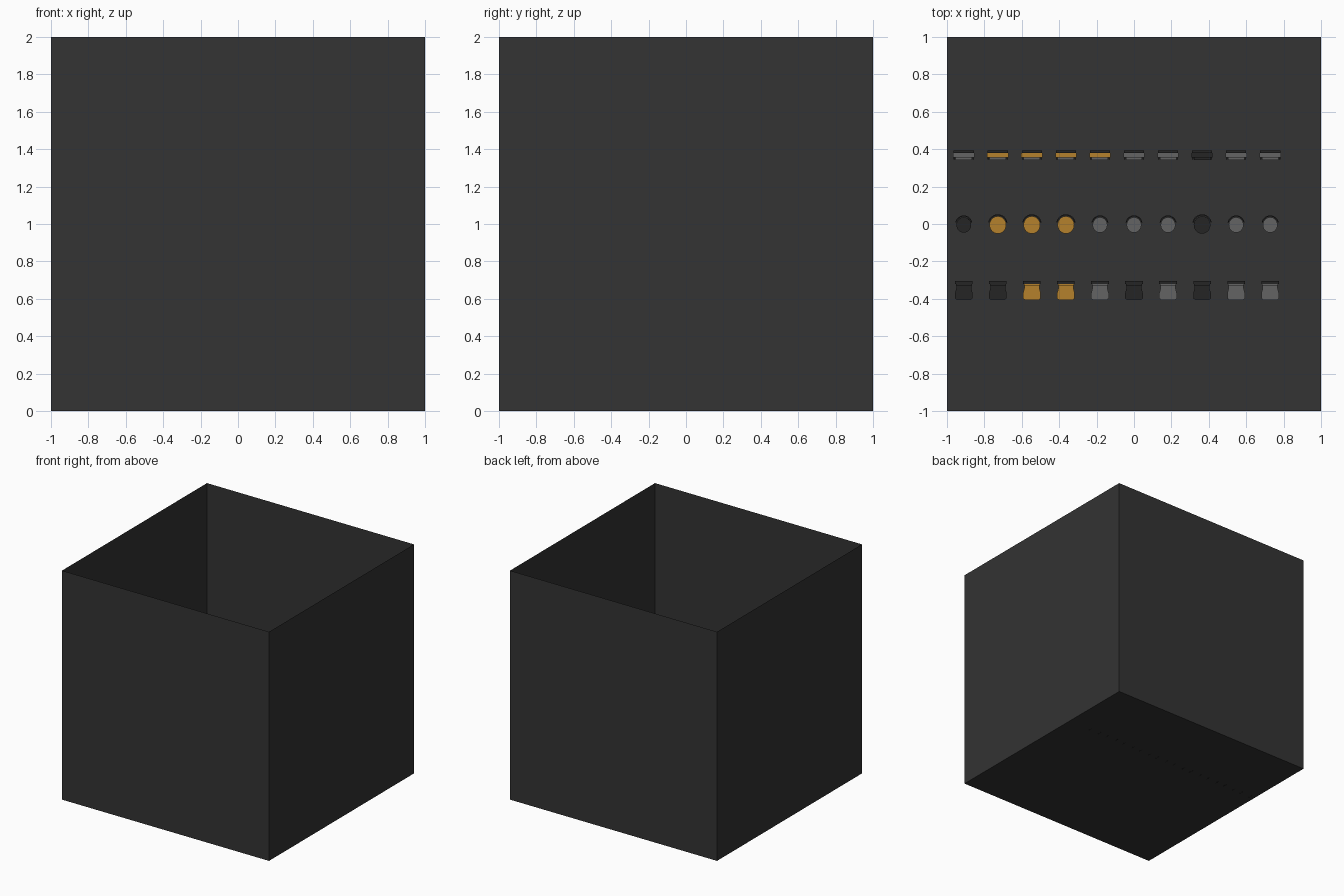
import bpy, bmesh, math

if "Cube" in bpy.data.objects:
    bpy.data.objects.remove(bpy.data.objects["Cube"])


def material(name, r, g, b):
    m = bpy.data.materials.new(name)
    m.diffuse_color = (r, g, b, 1)
    m.use_nodes = True
    m.node_tree.nodes["Principled BSDF"].inputs["Base Color"].default_value = m.diffuse_color
    return m


WALL = material("charcoal wall", 0.033, 0.033, 0.033)
BLACK = material("black frame", 0.018, 0.018, 0.018)
GREY = material("grey cushion", 0.125, 0.125, 0.125)
GOLD = material("gold cushion", 0.46, 0.22, 0.025)
COLOURS = {"d": BLACK, "g": GREY, "y": GOLD}


def finish(name, bm, mat):
    bmesh.ops.recalc_face_normals(bm, faces=bm.faces)
    me = bpy.data.meshes.new(name)
    bm.to_mesh(me)
    bm.free()
    me.materials.append(mat)
    ob = bpy.data.objects.new(name, me)
    bpy.context.collection.objects.link(ob)
    return ob


def prism(name, outline, z0, z1, mat):
    """Extrude a plan outline upward from z0 to z1."""
    bm = bmesh.new()
    face = bm.faces.new([bm.verts.new((x, y, z0)) for x, y in outline])
    top = bmesh.ops.extrude_face_region(bm, geom=[face])["geom"]
    for v in top:
        if isinstance(v, bmesh.types.BMVert):
            v.co.z = z1
    return finish(name, bm, mat)


def mirrored(half, cx, cy):
    """Complete a right-hand half outline about x = cx."""
    pts = half + [(-x, y) for x, y in reversed(half)]
    return [(cx + x, cy + y) for x, y in pts]


def box(name, cx, cy, w, d, z0, z1, mat):
    return prism(name, mirrored([(w / 2, -d / 2), (w / 2, d / 2)], cx, cy), z0, z1, mat)


def legs(cx, cy, w, d, z1):
    for sx in (-1, 1):
        for sy in (-1, 1):
            box("chair_leg", cx + sx * w, cy + sy * d, 0.007, 0.007, 0.001, z1, BLACK)


def square_chair(cx, cy, mat):
    # flared seat in front of a wide upright back
    seat = [(0.038, -0.05), (0.047, -0.043), (0.047, -0.015), (0.04, 0.012), (0.04, 0.03)]
    prism("square_seat", mirrored(seat, cx, cy), 0.05, 0.066, mat)
    box("square_back_cushion", cx, cy + 0.03, 0.086, 0.01, 0.066, 0.118, mat)
    box("square_back_frame", cx, cy + 0.043, 0.094, 0.016, 0.05, 0.122, BLACK)
    legs(cx, cy, 0.034, 0.034, 0.05)


def round_chair(cx, cy, mat, r):
    # round seat with a curved back wrapping its rear half
    seat = [(cx + r * 0.86 * math.cos(a), cy - 0.005 + r * 0.9 * math.sin(a))
            for a in (math.tau * i / 24 for i in range(24))]
    prism("round_seat", seat, 0.05, 0.066, mat)
    angles = [math.radians(10 + 160 * i / 12) for i in range(13)]
    arc = [(cx + r * math.cos(a), cy + r * math.sin(a)) for a in angles]
    arc += [(cx + r * 0.87 * math.cos(a), cy + r * 0.87 * math.sin(a)) for a in reversed(angles)]
    prism("curved_back", arc, 0.05, 0.11, BLACK)
    legs(cx, cy, 0.026, 0.026, 0.05)


def folded_chair(cx, cy, mat):
    # shallow folded chair: back frame, cushion and front rail
    box("folded_back_frame", cx, cy + 0.022, 0.108, 0.012, 0.001, 0.12, BLACK)
    box("folded_cushion", cx, cy + 0.004, 0.114, 0.024, 0.03, 0.1, mat)
    box("folded_front_rail", cx, cy - 0.015, 0.088, 0.014, 0.02, 0.085,
        BLACK if mat == BLACK else GREY)
    for s in (-1, 1):
        box("folded_foot", cx + s * 0.05, cy, 0.008, 0.04, -0.001, 0.03, BLACK)


# Open-topped room: floor and four thin walls
bm = bmesh.new()
bmesh.ops.create_cube(bm, size=2)
for v in bm.verts:
    v.co.z += 1
bm.normal_update()
bmesh.ops.delete(bm, geom=[f for f in bm.faces if f.normal.z > 0.5], context="FACES_ONLY")
finish("open_room", bm, WALL)

# Three rows of ten chairs, one colour letter per chair
for i in range(10):
    x = -0.91 + 0.182 * i
    folded_chair(x, 0.364, COLOURS["gyyyyggdgg"[i]])
    round_chair(x, 0.0, COLOURS["dyyygggdgg"[i]], 0.052 if i in (1, 2, 3, 7) else 0.046)
    square_chair(x, -0.355, COLOURS["ddyygdgdgg"[i]])
